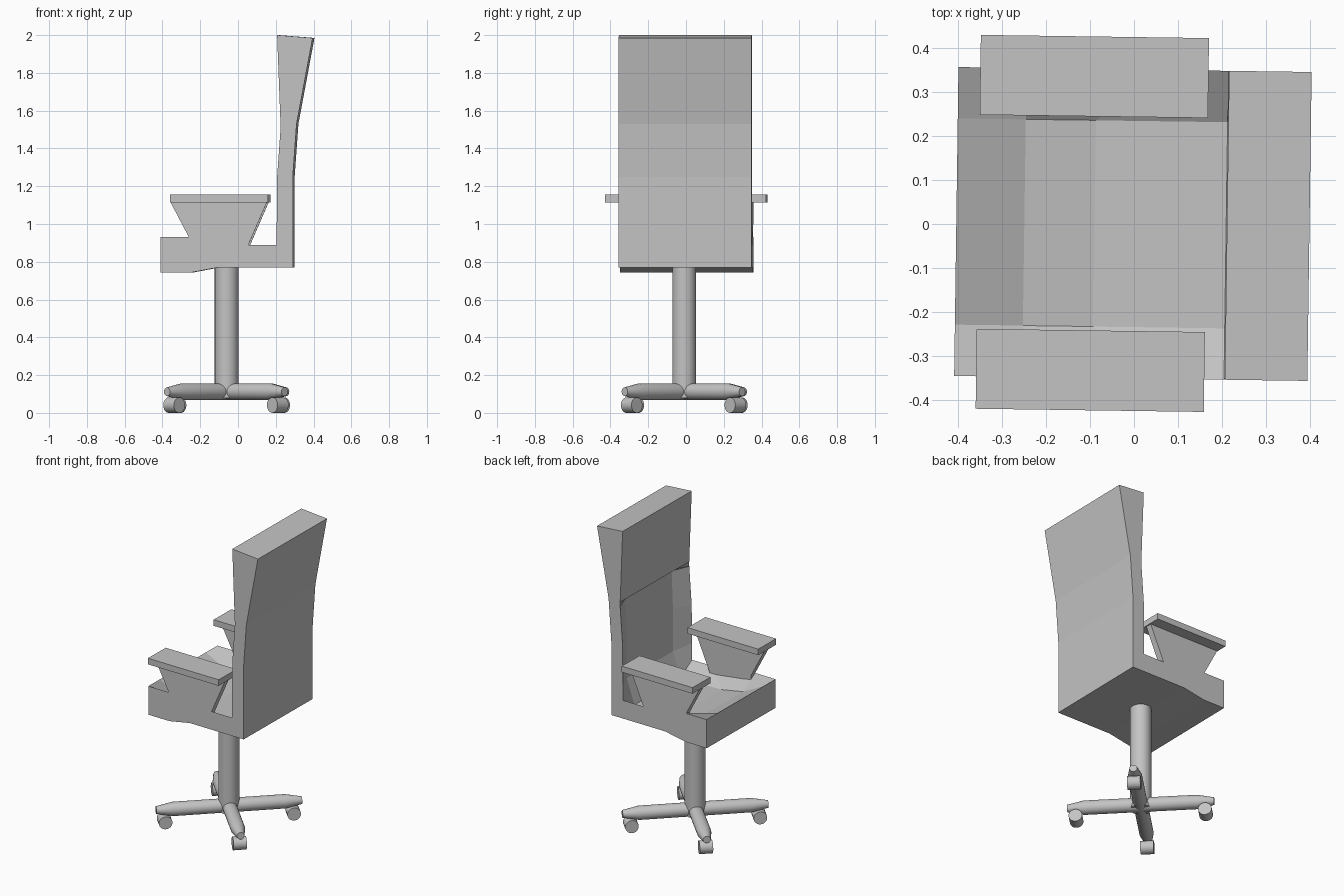
import bpy, bmesh, math
from mathutils import Matrix, Vector

cube = bpy.data.objects.get("Cube")
if cube:
    bpy.data.objects.remove(cube, do_unlink=True)

TURN = math.radians(-0.8)          # whole chair sits slightly turned
HUB = Vector((-0.06, -0.01, 0))

grey = bpy.data.materials.new("plain_grey")
grey.use_nodes = True
GREY = (0.55, 0.55, 0.55, 1)
grey.diffuse_color = GREY
grey.node_tree.nodes["Principled BSDF"].inputs["Base Color"].default_value = GREY


def finish(name, bm, smooth=False):
    bmesh.ops.transform(bm, matrix=Matrix.Rotation(TURN, 4, "Z"), verts=bm.verts)
    bmesh.ops.recalc_face_normals(bm, faces=bm.faces)
    mesh = bpy.data.meshes.new(name)
    bm.to_mesh(mesh)
    bm.free()
    mesh.materials.append(grey)
    obj = bpy.data.objects.new(name, mesh)
    bpy.context.collection.objects.link(obj)
    if smooth:
        bpy.ops.object.select_all(action="DESELECT")
        obj.select_set(True)
        bpy.context.view_layer.objects.active = obj
        bpy.ops.object.shade_smooth_by_angle(angle=math.radians(30))
    return obj


def loft(bm, rings, closed_rows=True):
    """Skin a list of equally long closed rings and cap both ends."""
    rows = [[bm.verts.new(p) for p in ring] for ring in rings]
    for a, b in zip(rows, rows[1:]):
        for i in range(len(a)):
            j = (i + 1) % len(a)
            bm.faces.new((a[i], a[j], b[j], b[i]))
    bm.faces.new(rows[0])
    bm.faces.new(rows[-1])


def plate(name, profile, y0, y1):
    """Extrude an x-z profile from y0 to y1."""
    bm = bmesh.new()
    loft(bm, [[(x, y, z) for x, z in profile] for y in (y0, y1)])
    return finish(name, bm)


def turned(name, stations, matrix, sides=24):
    """Round part from (position, radius) stations along local x."""
    bm = bmesh.new()
    rings = []
    for along, radius in stations:
        rings.append([matrix @ Vector((along, radius * math.cos(t), radius * math.sin(t)))
                      for t in (2 * math.pi * k / sides for k in range(sides))])
    loft(bm, rings)
    return finish(name, bm, smooth=True)


# Seat and backrest: one shell with a scooped middle
upper_edge = [(-0.405, 0.93), (-0.25, 0.93), (0.05, 0.89), (0.21, 0.89), (0.21, 1.0),
              (0.212, 1.25), (0.23, 1.5), (0.23, 1.53)]
upper_middle = [(-0.405, 0.93), (-0.25, 0.85), (-0.09, 0.82), (0.21, 0.815), (0.265, 0.975),
                (0.265, 1.25), (0.275, 1.5), (0.23, 1.53)]
outside = [(0.212, 2.0), (0.40, 1.985), (0.315, 1.53), (0.295, 1.25), (0.295, 0.77),
           (-0.1, 0.77), (-0.25, 0.742), (-0.405, 0.742)]
bm = bmesh.new()
loft(bm, [[(x, y, z) for x, z in profile + outside] for y, profile in (
    (-0.352, upper_edge), (-0.235, upper_middle),
    (0.235, upper_middle), (0.352, upper_edge))])
finish("seat_and_backrest", bm)

# Armrests
support = [(-0.355, 1.12), (-0.255, 0.93), (-0.25, 0.87), (0.04, 0.84), (0.06, 0.89), (0.16, 1.12)]
pad = [(-0.355, 1.115), (0.165, 1.115), (0.165, 1.155), (-0.355, 1.155)]
for side, s in (("left", 1), ("right", -1)):
    plate(f"armrest_support_{side}", support, s * 0.31, s * 0.352)
    plate(f"armrest_pad_{side}", pad, s * 0.244, s * 0.426)

# Column
up = Matrix.Translation(HUB) @ Matrix.Rotation(-math.pi / 2, 4, "Y")
turned("column", [(0.08, 0.063), (0.775, 0.063)], up, 32)

# Four base legs, each with a roller
for i in range(4):
    spin = Matrix.Translation(HUB) @ Matrix.Rotation(math.radians(45 + 90 * i), 4, "Z")
    leg = spin @ Matrix.Translation((0, 0, 0.112))
    turned(f"base_leg_{i + 1}", [(0, 0.043), (0.34, 0.043), (0.44, 0.023)], leg)
    roller = spin @ Matrix.Translation((0.388, 0, 0.041)) @ Matrix.Rotation(math.pi / 2, 4, "Z")
    turned(f"roller_{i + 1}", [(-0.04, 0.041), (0.04, 0.041)], roller)
